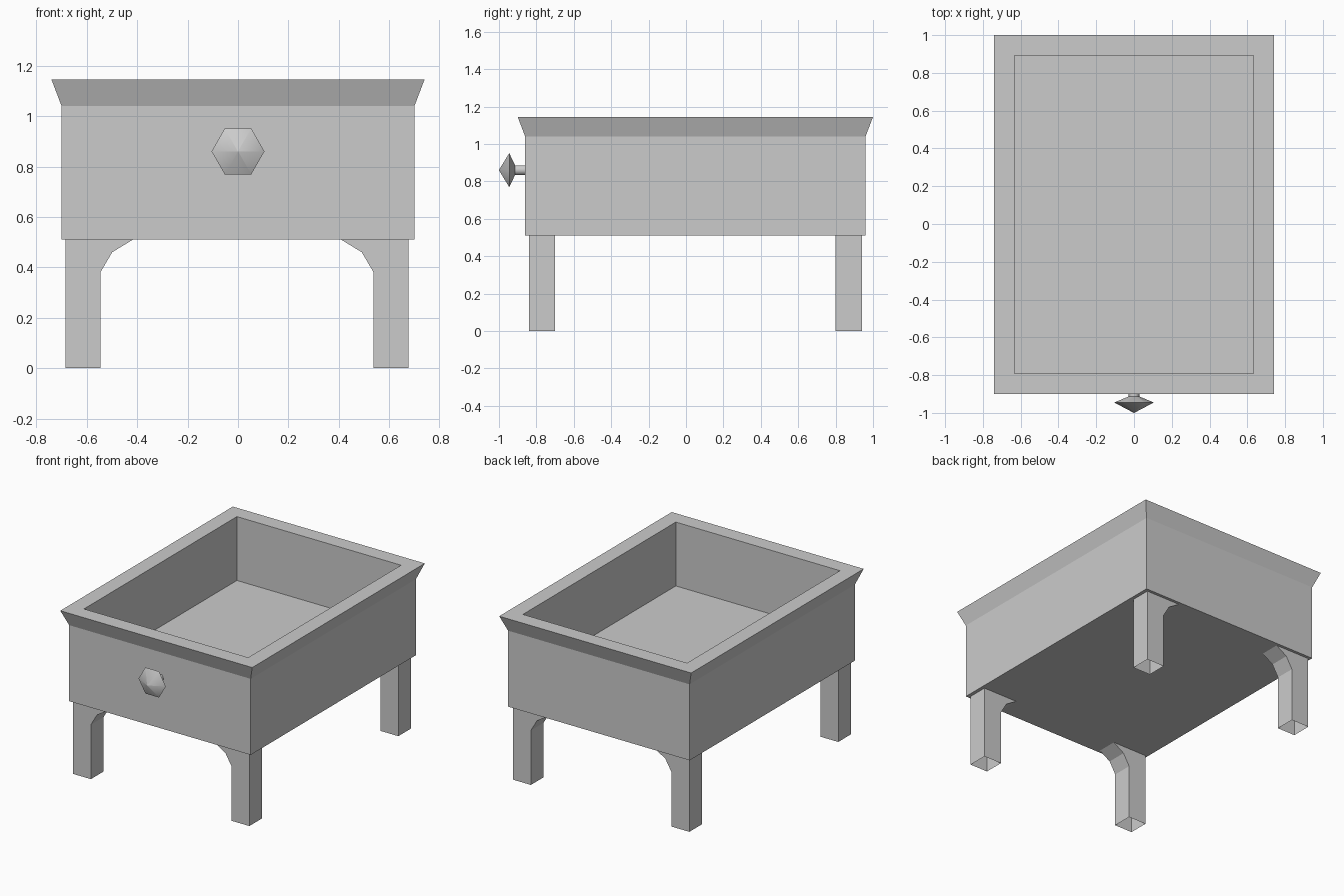
import bpy
import bmesh
from math import cos, sin, tau, radians

cube = bpy.data.objects.get("Cube")
if cube:
    bpy.data.objects.remove(cube, do_unlink=True)

GREY = (0.6, 0.6, 0.6, 1.0)
grey = bpy.data.materials.new("plain grey")
grey.use_nodes = True
grey.diffuse_color = GREY
grey.node_tree.nodes["Principled BSDF"].inputs["Base Color"].default_value = GREY


def finish(bm, name):
    """Turn a bmesh into a named grey object."""
    bmesh.ops.recalc_face_normals(bm, faces=bm.faces)
    mesh = bpy.data.meshes.new(name)
    bm.to_mesh(mesh)
    bm.free()
    mesh.materials.append(grey)
    obj = bpy.data.objects.new(name, mesh)
    bpy.context.collection.objects.link(obj)
    return obj


def loft(bm, loops, cap_start=True, cap_end=True):
    """Bridge successive rings of points with quads."""
    rings = [[bm.verts.new(p) for p in loop] for loop in loops]
    for a, b in zip(rings, rings[1:]):
        for i in range(len(a)):
            j = (i + 1) % len(a)
            bm.faces.new((a[i], a[j], b[j], b[i]))
    if cap_start:
        bm.faces.new(rings[0])
    if cap_end:
        bm.faces.new(rings[-1])


MID_Y = 0.05


def rect(hx, hy, z):
    return [(sx * hx, MID_Y + sy * hy, z)
            for sx, sy in ((-1, -1), (1, -1), (1, 1), (-1, 1))]


# Open tray with a flared rim and a recessed floor
bm = bmesh.new()
loft(bm, [rect(0.70, 0.91, 0.51), rect(0.70, 0.91, 1.04),
          rect(0.74, 0.95, 1.145), rect(0.633, 0.842, 1.145),
          rect(0.633, 0.842, 0.70)])
finish(bm, "tray_body")

# Hollow legs, open underneath, with a bracket towards the middle
PROFILE = [(0.68, 0), (0.68, 0.51), (0.413, 0.51),
           (0.495, 0.46), (0.542, 0.38), (0.542, 0)]
for side, sx in (("left", 1), ("right", -1)):
    for end, y in (("front", -0.84), ("back", 0.80)):
        bm = bmesh.new()
        loft(bm, [[(sx * x - 0.004, y + d, z) for x, z in PROFILE]
                  for d in (0, 0.14)])
        foot = [f for f in bm.faces if all(v.co.z < 0.01 for v in f.verts)]
        bmesh.ops.recalc_face_normals(bm, faces=bm.faces)
        bmesh.ops.delete(bm, geom=foot, context="FACES_ONLY")
        finish(bm, f"{end}_{side}_leg")

# Six-sided pointed knob on a short stem
bm = bmesh.new()
loft(bm, [[(r * cos(tau * i / 6), y, 0.86 + r * sin(tau * i / 6))
           for i in range(6)]
          for r, y in ((0.03, -0.86), (0.03, -0.914),
                       (0.105, -0.945), (0.001, -1.0))])
knob = finish(bm, "drawer_knob")
bpy.ops.object.select_all(action="DESELECT")
knob.select_set(True)
bpy.context.view_layer.objects.active = knob
bpy.ops.object.shade_smooth_by_angle(angle=radians(62))
